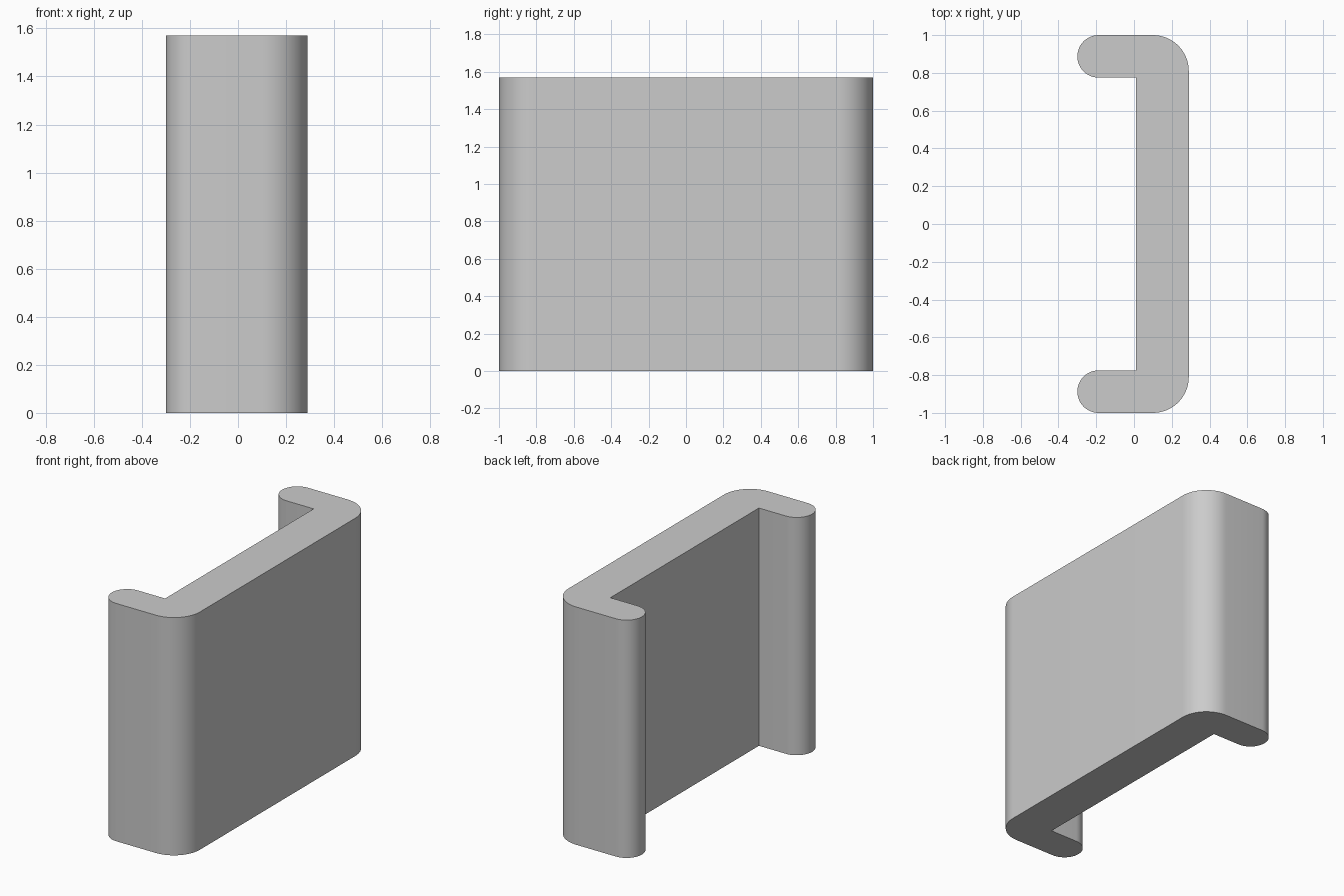
import bpy, bmesh, math

cube = bpy.data.objects.get("Cube")
if cube:
    bpy.data.objects.remove(cube, do_unlink=True)

HEIGHT = 1.57
BACK, INNER, TIP = 0.29, 0.01, -0.30   # x of the outer wall, inner wall and lip ends
LIP = 0.225                            # thickness of each lip
CORNER = 0.19                          # radius of the outer corners

# Plain grey material
grey = bpy.data.materials.new("grey")
grey.use_nodes = True
colour = (0.6, 0.6, 0.6, 1)
grey.diffuse_color = colour
grey.node_tree.nodes["Principled BSDF"].inputs["Base Color"].default_value = colour


def arc(cx, cy, r, start, end, steps):
    angles = [math.radians(start + (end - start) * i / steps) for i in range(steps + 1)]
    return [(cx + r * math.cos(a), cy + r * math.sin(a)) for a in angles]


# Half of the channel section: outer corner, rounded lip, inner corner
half = arc(BACK - CORNER, 1 - CORNER, CORNER, 0, 90, 16)
half += arc(TIP + LIP / 2, 1 - LIP / 2, LIP / 2, 90, 270, 24)
half.append((INNER, 1 - LIP))
section = half + [(x, -y) for x, y in reversed(half)]

# Extrude the section upwards
bm = bmesh.new()
base = bm.faces.new([bm.verts.new((x, y, 0)) for x, y in section])
walls = bmesh.ops.extrude_face_region(bm, geom=[base], use_keep_orig=True)
top = [v for v in walls["geom"] if isinstance(v, bmesh.types.BMVert)]
bmesh.ops.translate(bm, verts=top, vec=(0, 0, HEIGHT))
bmesh.ops.recalc_face_normals(bm, faces=bm.faces)
mesh = bpy.data.meshes.new("channel_panel")
bm.to_mesh(mesh)
bm.free()
mesh.materials.append(grey)

panel = bpy.data.objects.new("channel_panel", mesh)
bpy.context.collection.objects.link(panel)
bpy.ops.object.select_all(action='DESELECT')
panel.select_set(True)
bpy.context.view_layer.objects.active = panel
bpy.ops.object.shade_smooth_by_angle(angle=math.radians(30))
